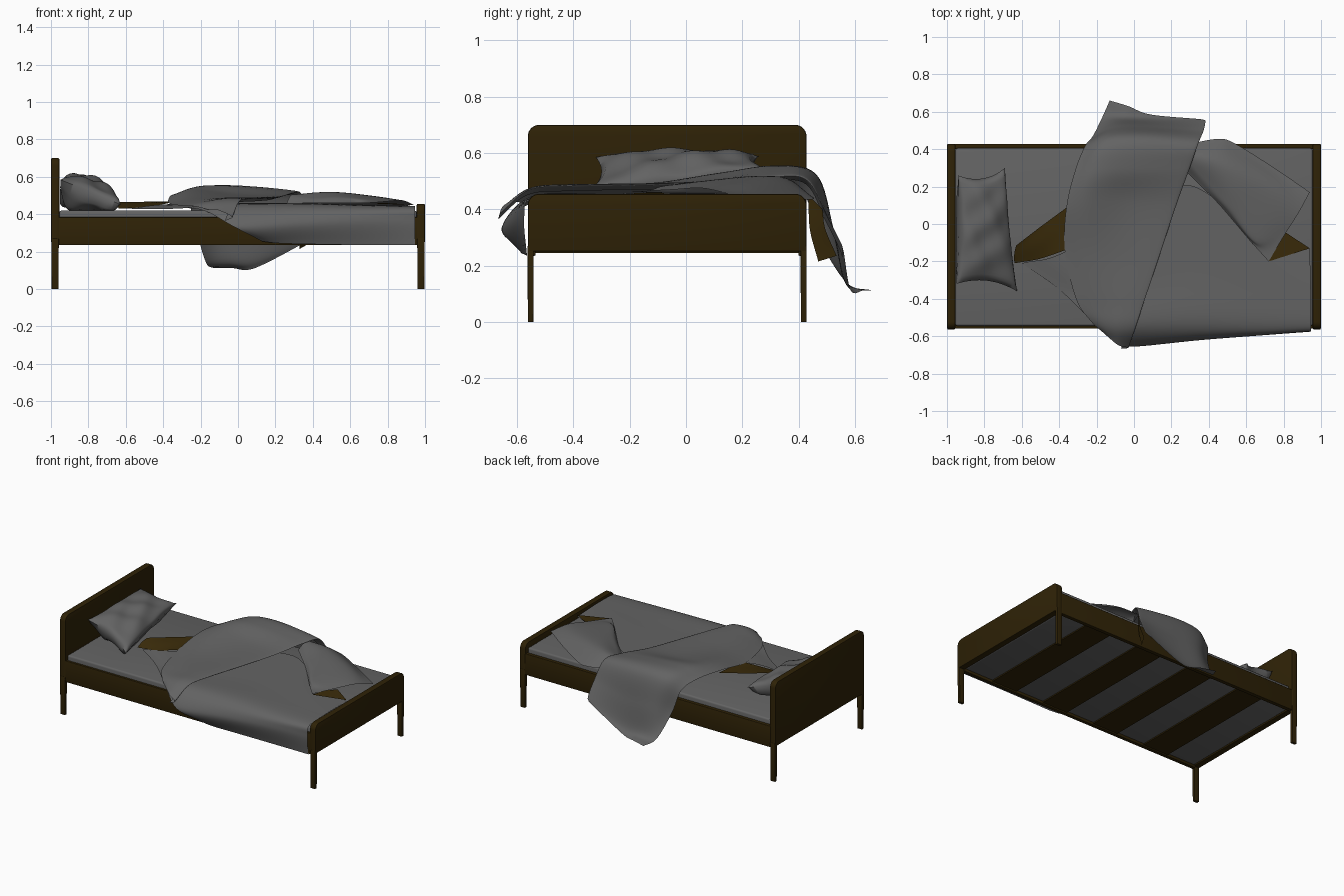
import bpy, bmesh, math
from mathutils import Vector

if "Cube" in bpy.data.objects:
    bpy.data.objects.remove(bpy.data.objects["Cube"])


def material(name, rgb):
    m = bpy.data.materials.new(name)
    m.diffuse_color = (*rgb, 1)
    m.use_nodes = True
    m.node_tree.nodes["Principled BSDF"].inputs["Base Color"].default_value = m.diffuse_color
    return m


WOOD = material("dark wood", (.028, .016, .002))
GREY = material("grey fabric", (.125, .125, .125))
LINING = material("brown lining", (.042, .024, .003))


def finish(name, bm, mat, smooth=40):
    me = bpy.data.meshes.new(name)
    bm.to_mesh(me)
    bm.free()
    ob = bpy.data.objects.new(name, me)
    bpy.context.collection.objects.link(ob)
    me.materials.append(mat)
    bpy.ops.object.select_all(action='DESELECT')
    ob.select_set(True)
    bpy.context.view_layer.objects.active = ob
    bpy.ops.object.shade_smooth_by_angle(angle=math.radians(smooth))
    return ob


def box(name, lo, hi, mat, bevel=0.0, taper=1.0):
    bm = bmesh.new()
    bmesh.ops.create_cube(bm, size=1)
    lo, hi = Vector(lo), Vector(hi)
    for v in bm.verts:
        s = taper if v.co.z < 0 else 1
        v.co = Vector(((lo[i] + hi[i]) / 2 + v.co[i] * (hi[i] - lo[i]) * (s if i < 2 else 1) for i in range(3)))
    if bevel:
        bmesh.ops.bevel(bm, geom=bm.edges[:], offset=bevel, segments=3, profile=.5, affect='EDGES')
    return finish(name, bm, mat)


def board(name, x0, x1, z0, z1, r=.04):
    # End board: side profile with rounded top corners, extruded along x
    y0, y1 = -.562, .428
    prof = [(y0, z0), (y1, z0)]
    for cy, start in ((y1 - r, 0), (y0 + r, 90)):
        for k in range(9):
            a = math.radians(start + k * 90 / 8)
            prof.append((cy + r * math.cos(a), z1 - r + r * math.sin(a)))
    bm = bmesh.new()
    f = bm.faces.new([bm.verts.new((x0, y, z)) for y, z in prof])
    res = bmesh.ops.extrude_face_region(bm, geom=[f])
    bmesh.ops.translate(bm, vec=(x1 - x0, 0, 0), verts=[g for g in res['geom'] if isinstance(g, bmesh.types.BMVert)])
    bmesh.ops.recalc_face_normals(bm, faces=bm.faces[:])
    rim = [e for e in bm.edges if abs(e.verts[0].co.x - e.verts[1].co.x) < 1e-5]
    bmesh.ops.bevel(bm, geom=rim, offset=.006, segments=2, profile=.5, affect='EDGES')
    return finish(name, bm, WOOD)


def spline(pts, n):
    # Smooth curve passing through the points
    p = [2 * pts[0] - pts[1]] + pts + [2 * pts[-1] - pts[-2]]
    out = []
    for i in range(1, len(p) - 2):
        a, b, c, d = p[i - 1:i + 3]
        for k in range(n):
            t = k / n
            out.append(.5 * (2 * b + (c - a) * t + (2 * a - 5 * b + 4 * c - d) * t * t + (3 * b - a - 3 * c + d) * t ** 3))
    return out + [pts[-1]]


def grid_mesh(bm, rows):
    vs = [[bm.verts.new(c) for c in r] for r in rows]
    for a, b in zip(vs, vs[1:]):
        for i in range(len(a) - 1):
            bm.faces.new((a[i], a[i + 1], b[i + 1], b[i]))


def cloth(name, rows, mat, n=8):
    rows = [spline([Vector(p) for p in r], n) for r in rows]
    cols = [spline(list(c), n) for c in zip(*rows)]
    bm = bmesh.new()
    grid_mesh(bm, cols)
    bm.normal_update()
    if sum(f.normal.z * f.calc_area() for f in bm.faces) < 0:
        bmesh.ops.reverse_faces(bm, faces=bm.faces[:])
    return finish(name, bm, mat, 80)


# Wooden frame
board("headboard", -1, -.955, .25, .70)
board("footboard", .955, 1, .25, .455)
for sx, end in ((-1, "head"), (1, "foot")):
    for y, side in ((-.552, "front"), (.418, "back")):
        box(f"{side}_{end}_leg", (sx * .978 - .02, y - .011, 0), (sx * .978 + .02, y + .011, .27), WOOD, .002, .9)
box("front_rail", (-.96, -.56, .235), (.96, -.535, .385), WOOD, .004)
box("back_rail", (-.96, .40, .235), (.96, .428, .385), WOOD, .004)
for i in range(4):
    x = -.63 + i * .42
    box(f"slat_{i + 1}", (x - .1, -.54, .245), (x + .1, .405, .262), WOOD)

# Mattress
box("mattress", (-.955, -.545, .254), (.955, .405, .42), GREY, .012)

# Lower blanket, draped over the front rail
cloth("lower_blanket", [
    [(.13, -.59, .255), (-.025, -.655, .335), (-.2, -.54, .425), (-.4, -.35, .428), (-.6, -.21, .428)],
    [(.22, -.585, .245), (.06, -.65, .34), (-.05, -.55, .445), (-.15, -.35, .45), (-.35, -.14, .455)],
    [(.4, -.575, .24), (.35, -.62, .36), (.33, -.53, .45), (.3, -.25, .455), (.2, .2, .46)],
    [(.7, -.565, .235), (.68, -.595, .37), (.68, -.54, .44), (.66, -.3, .45), (.5, .1, .455)],
    [(.945, -.565, .235), (.945, -.575, .37), (.945, -.545, .435), (.945, -.35, .445), (.94, -.13, .44)],
], GREY)

# Upper fold, running across the bed and hanging off the back
fold = [
    [(-.16, -.585, .425), (-.12, -.62, .425), (-.08, -.65, .412), (-.03, -.662, .385)],
    [(-.23, -.52, .442), (-.16, -.54, .462), (-.08, -.555, .475), (.005, -.56, .47)],
    [(-.31, -.4, .447), (-.2, -.41, .47), (-.06, -.42, .488), (.05, -.42, .485)],
    [(-.37, -.14, .46), (-.25, -.15, .487), (-.05, -.15, .492), (.137, -.15, .49)],
    [(-.36, .1, .50), (-.24, .12, .53), (-.03, .12, .51), (.215, .1, .498)],
    [(-.31, .3, .50), (-.2, .3, .55), (0, .3, .55), (.285, .3, .52)],
    [(-.26, .42, .45), (-.15, .455, .515), (.05, .46, .525), (.33, .43, .51)],
    [(-.22, .47, .30), (-.1, .52, .33), (.1, .52, .33), (.36, .5, .38)],
    [(-.17, .57, .14), (-.07, .565, .15), (.1, .555, .17), (.37, .55, .28)],
    [(-.13, .66, .112), (-.03, .63, .112), (.09, .585, .112), (.36, .56, .25)],
]
tucked = [r + [(r[-1][0] - .04, r[-1][1] - .005, r[-1][2] - .02)] for r in fold]
cloth("upper_blanket", tucked, GREY)
# Lining showing at the open side of the hanging fold
cloth("hanging_lining", [
    [(.33, .435, .45), (.365, .485, .40)],
    [(.33, .44, .33), (.365, .495, .33)],
    [(.33, .47, .215), (.365, .535, .235)]], LINING)

# Turned-back corner near the foot end
cloth("turned_corner", [
    [(.3, .43, .45), (.45, .455, .44), (.54, .43, .435), (.75, .30, .44), (.94, .17, .45)],
    [(.3, .38, .50), (.42, .34, .515), (.55, .28, .515), (.74, .17, .495), (.88, .06, .475)],
    [(.28, .34, .50), (.4, .22, .49), (.53, .08, .495), (.66, -.07, .485), (.81, -.05, .47)],
    [(.26, .3, .46), (.36, .2, .46), (.46, .1, .46), (.63, -.1, .46), (.72, -.2, .462)],
], GREY)

# Brown lining showing beside the folds
cloth("head_lining", [
    [(-.64, -.21, .43), (-.5, -.185, .438), (-.34, -.13, .465)],
    [(-.64, -.16, .45), (-.5, -.1, .458), (-.335, 0, .468)],
    [(-.63, -.115, .465), (-.5, -.015, .467), (-.33, .11, .47)]], LINING)
cloth("foot_lining", [
    [(.72, -.2, .457), (.94, -.13, .45)],
    [(.75, -.11, .459), (.81, -.045, .459)]], LINING)

# Pillow leaning on the headboard
A, B, C, D = (Vector(p) for p in ((-.95, -.32, .585), (-.625, -.36, .45), (-.69, .30, .535), (-.94, .26, .59)))
N = 32
normal = (B - A).cross(D - A).normalized()
bm = bmesh.new()
for side, thick in ((1, .06), (-1, .15)):
    rows = []
    for j in range(N + 1):
        row = []
        for i in range(N + 1):
            u, v = 2 * i / N - 1, 2 * j / N - 1
            # edges pinch inward between the corners
            s = (1 + u * (1 - .06 * (1 - v * v))) / 2
            t = (1 + v * (1 - .12 * (1 - u * u))) / 2
            p = A.lerp(B, s).lerp(D.lerp(C, s), t)
            puff = ((1 - u * u) * (1 - v * v)) ** .42
            crease = 1 + .13 * math.sin(5 * u + 4 * v) + .1 * math.sin(9 * v - 3 * u)
            row.append(p + normal * side * thick * puff * crease)
        rows.append(row)
    grid_mesh(bm, rows)
bmesh.ops.remove_doubles(bm, verts=bm.verts[:], dist=1e-5)
for v in bm.verts:
    v.co.z = max(v.co.z, .421)
    v.co.x = max(v.co.x, -.953)
bmesh.ops.recalc_face_normals(bm, faces=bm.faces[:])
finish("pillow", bm, GREY, 60)
